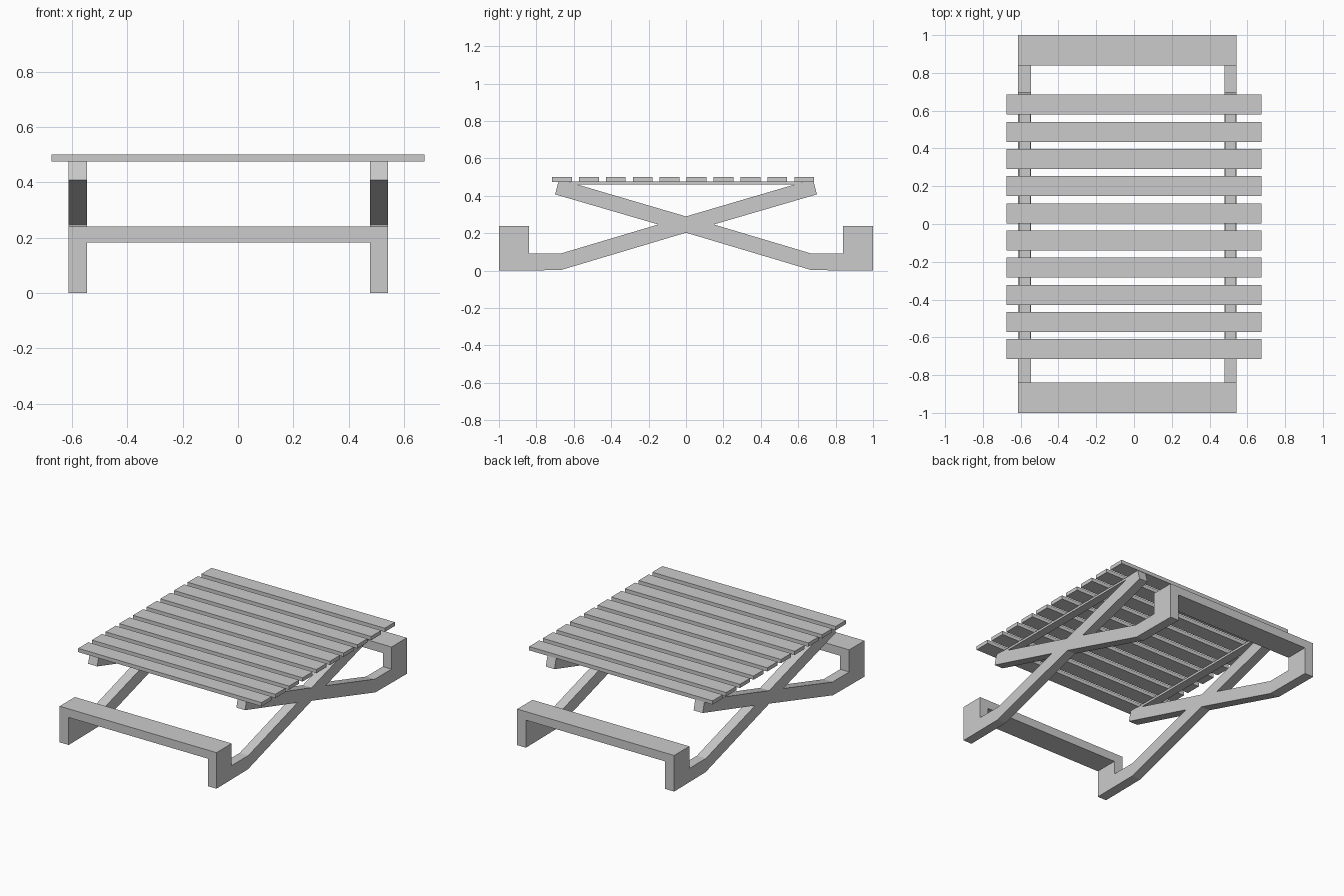
import bpy, bmesh

if "Cube" in bpy.data.objects:
    bpy.data.objects.remove(bpy.data.objects["Cube"])


def prism(name, profile, x0, x1):
    """Extrude a (y, z) outline along x."""
    bm = bmesh.new()
    face = bm.faces.new([bm.verts.new((x0, y, z)) for y, z in profile])
    geo = bmesh.ops.extrude_face_region(bm, geom=[face])["geom"]
    verts = [v for v in geo if isinstance(v, bmesh.types.BMVert)]
    bmesh.ops.translate(bm, verts=verts, vec=(x1 - x0, 0, 0))
    bmesh.ops.recalc_face_normals(bm, faces=bm.faces)
    mesh = bpy.data.meshes.new(name)
    bm.to_mesh(mesh)
    bm.free()
    ob = bpy.data.objects.new(name, mesh)
    bpy.context.collection.objects.link(ob)
    return ob


def box(name, x0, x1, y0, y1, z0, z1):
    return prism(name, [(y0, z0), (y1, z0), (y1, z1), (y0, z1)], x0, x1)


# Crossed side frames with feet that turn up into the bench posts
half = [(0, 0.203), (0.67, 0.003), (1, 0.0), (1, 0.24), (0.84, 0.24),
        (0.84, 0.093), (0.665, 0.093), (0.148, 0.247), (0.70, 0.408),
        (0.682, 0.476), (0.634, 0.476), (0, 0.29)]
outline = half + [(-y, z) for y, z in reversed(half[1:-1])]
sides = {"left": (-0.613, -0.546), "right": (0.478, 0.542)}
for side, (x0, x1) in sides.items():
    prism(side + "_cross_frame", outline, x0, x1)
    # Thin rail under the slats
    box(side + "_top_rail", x0 + 0.003, x1 - 0.003, -0.62, 0.62, 0.461, 0.476)

# Bench seats between the posts
for name, y0, y1 in (("front_bench", -1, -0.84), ("back_bench", 0.84, 1)):
    box(name, sides["left"][1], sides["right"][0], y0, y1, 0.183, 0.24)

# Table top slats
for i in range(10):
    y = -0.663 + i * 0.1439
    box(f"table_slat_{i + 1}", -0.675, 0.675, y - 0.053, y + 0.053, 0.475, 0.5)
